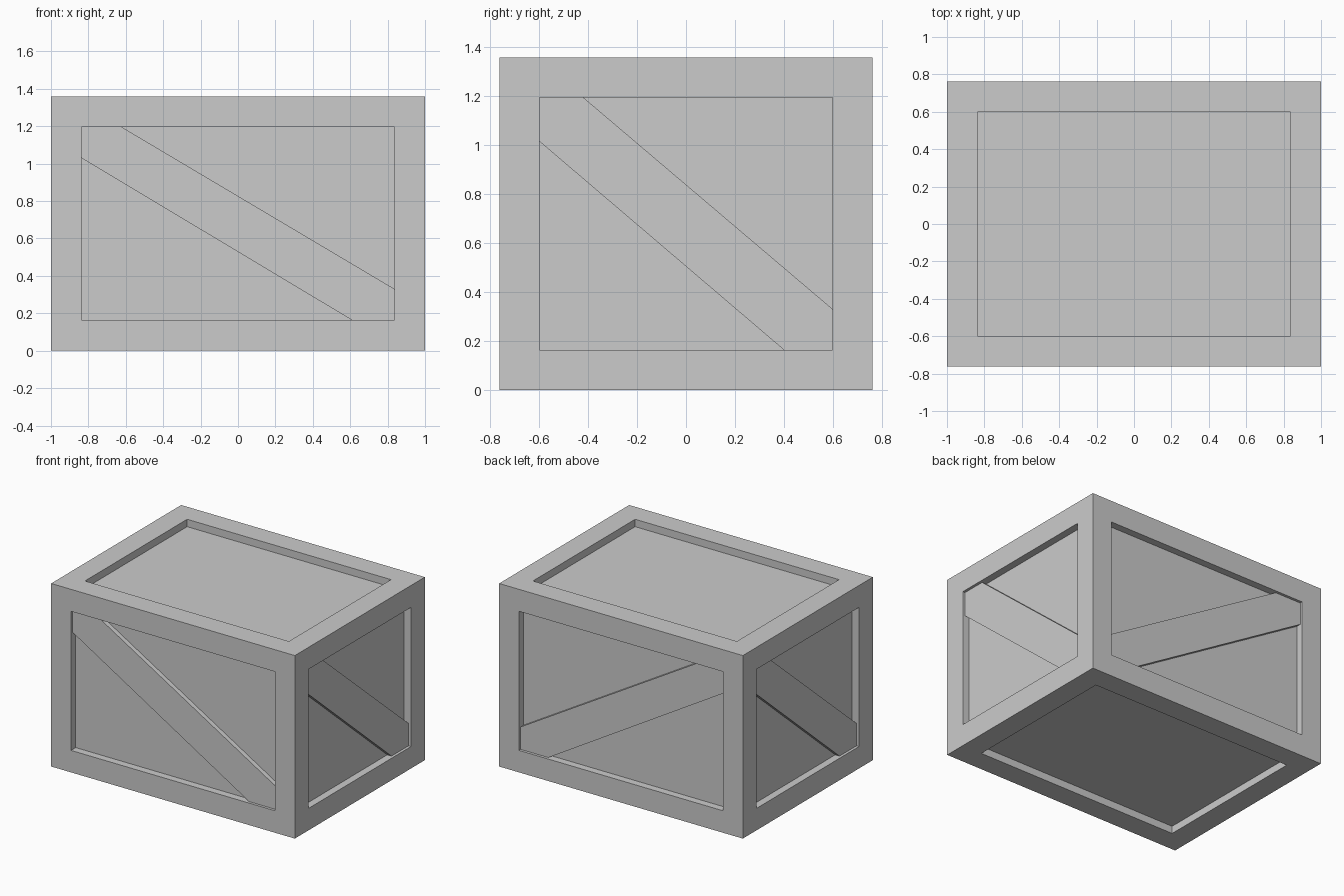
import bpy, bmesh
from mathutils import Matrix, Vector

if "Cube" in bpy.data.objects:
    bpy.data.objects.remove(bpy.data.objects["Cube"])

HX, HY, H = 1.0, 0.762, 1.358      # half width, half depth, height
FRAME = 0.163                      # width of the frame border
PANEL, BRACE = 0.055, 0.02         # recess depths of panels and braces


def add_object(name, bm):
    bmesh.ops.recalc_face_normals(bm, faces=bm.faces[:])
    mesh = bpy.data.meshes.new(name)
    bm.to_mesh(mesh)
    bm.free()
    obj = bpy.data.objects.new(name, mesh)
    bpy.context.collection.objects.link(obj)
    return obj


# Crate body: a box whose six faces are framed and sunk
bm = bmesh.new()
bmesh.ops.create_cube(bm, size=1)
bmesh.ops.scale(bm, vec=(2 * HX, 2 * HY, H), verts=bm.verts)
bmesh.ops.translate(bm, vec=(0, 0, H / 2), verts=bm.verts)
bm.normal_update()
panels = bm.faces[:]
sunk = [(f, -f.normal * PANEL) for f in panels]
bmesh.ops.inset_individual(bm, faces=panels, thickness=FRAME, use_even_offset=True)
bmesh.ops.inset_individual(bm, faces=panels, thickness=0, depth=0)
for face, shift in sunk:
    bmesh.ops.translate(bm, vec=shift, verts=face.verts)
add_object("crate_body", bm)


def brace(name, half, low_a, low_b, high_a, high_b, face_pos, matrix):
    """Diagonal board from the upper left to the lower right of an opening."""
    w, z0, z1 = half - FRAME, FRAME, H - FRAME
    outline = [(-w, z1), (-w, low_a), (low_b, z0), (w, z0), (w, high_b), (high_a, z1)]
    bm = bmesh.new()
    face = bm.faces.new([bm.verts.new((u, -face_pos + BRACE, z)) for u, z in outline])
    ext = bmesh.ops.extrude_face_region(bm, geom=[face])["geom"]
    verts = [g for g in ext if isinstance(g, bmesh.types.BMVert)]
    bmesh.ops.translate(bm, vec=(0, PANEL - BRACE + 0.005, 0), verts=verts)
    bmesh.ops.transform(bm, matrix=matrix, verts=bm.verts)
    add_object(name, bm)


# Long side braces mirror each other; end braces are half turns of each other
quarter = Matrix(((0, -1, 0, 0), (1, 0, 0, 0), (0, 0, 1, 0), (0, 0, 0, 1)))
mirror_y = Matrix.Scale(-1, 4, Vector((0, 1, 0)))
half_turn = Matrix.Diagonal((-1, -1, 1, 1))
long_side = (HX, 1.03, 0.61, -0.62, 0.33, HY)
end_side = (HY, 1.015, 0.40, -0.42, 0.33, HX)
brace("front_brace", *long_side, Matrix.Identity(4))
brace("back_brace", *long_side, mirror_y)
brace("right_brace", *end_side, quarter)
brace("left_brace", *end_side, half_turn @ quarter)
